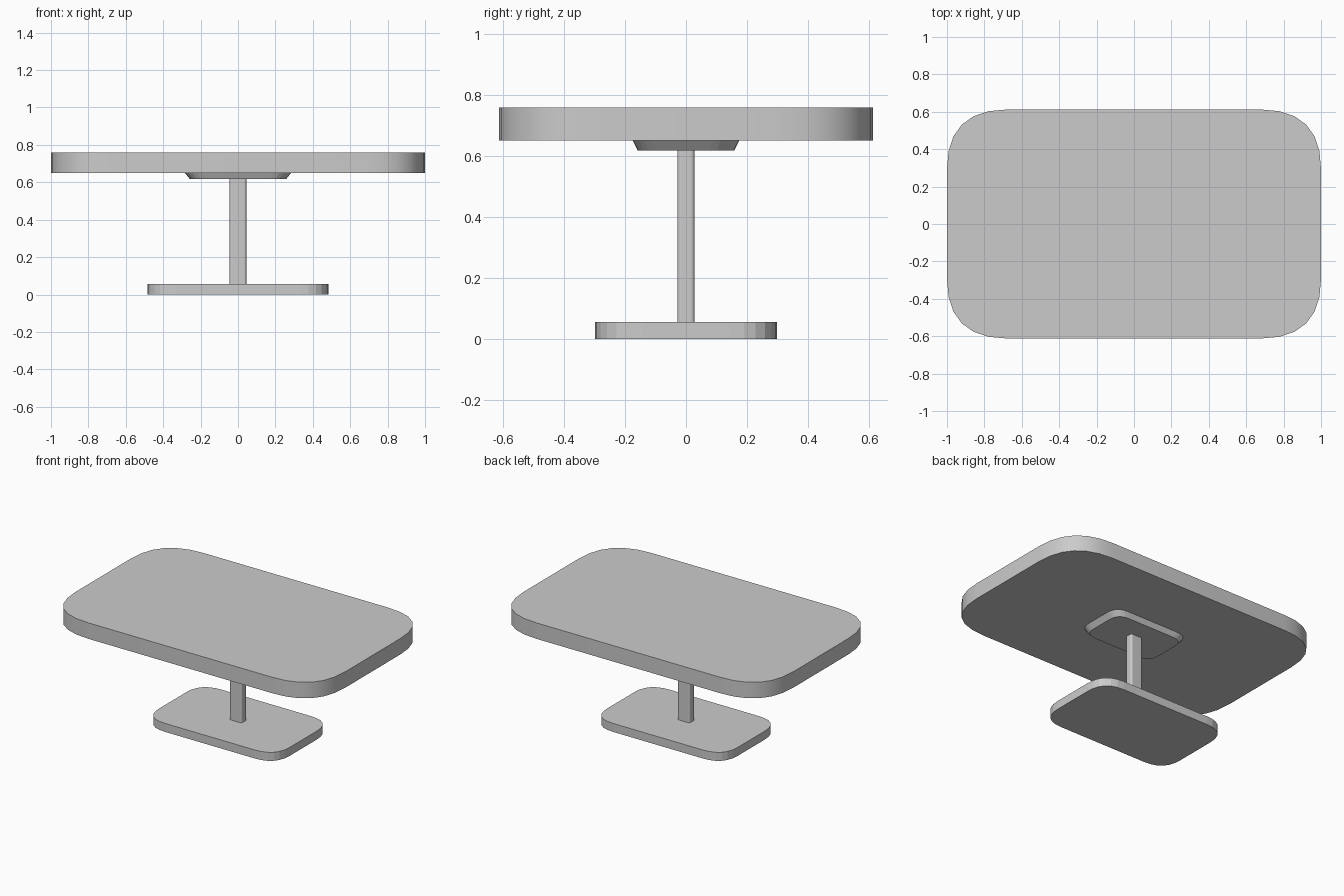
import bpy

if "Cube" in bpy.data.objects:
    bpy.data.objects.remove(bpy.data.objects["Cube"])

STEPS = 6  # segments per rounded corner


def outline(hx, hy, r):
    """Rectangle with quadratic-curve corners, counter-clockwise."""
    quarter = []
    for i in range(STEPS + 1):
        t = i / STEPS
        quarter.append((hx - r * t * t, hy - r * (1 - t) ** 2))
    pts = []
    for sx, sy in ((1, 1), (-1, 1), (-1, -1), (1, -1)):
        corner = [(x * sx, y * sy) for x, y in quarter]
        pts += corner if sx * sy > 0 else corner[::-1]
    return pts


def slab(name, rings, smooth=False):
    """Closed solid lofted through rings of (half x, half y, corner, z)."""
    verts, faces = [], []
    for hx, hy, r, z in rings:
        verts += [(x, y, z) for x, y in outline(hx, hy, r)]
    n = len(verts) // len(rings)
    for k in range(len(rings) - 1):
        a = k * n
        for i in range(n):
            j = (i + 1) % n
            faces.append((a + i, a + j, a + n + j, a + n + i))
    faces.append(tuple(reversed(range(n))))
    faces.append(tuple(range(len(verts) - n, len(verts))))
    mesh = bpy.data.meshes.new(name)
    mesh.from_pydata(verts, [], faces)
    obj = bpy.data.objects.new(name, mesh)
    bpy.context.collection.objects.link(obj)
    if smooth:
        bpy.ops.object.select_all(action='DESELECT')
        obj.select_set(True)
        bpy.context.view_layer.objects.active = obj
        bpy.ops.object.shade_smooth_by_angle()
    return obj


# Floor plate
slab("base_plate", [(0.485, 0.297, 0.155, 0.0), (0.485, 0.297, 0.155, 0.057)])

# Central post
slab("post", [(0.045, 0.0275, 0.0145, 0.057), (0.045, 0.0275, 0.0145, 0.617)])

# Flared mounting plate under the top
slab("mounting_plate", [(0.257, 0.158, 0.082, 0.617), (0.285, 0.175, 0.091, 0.651)])

# Table top
slab("table_top", [(1.0, 0.612, 0.32, 0.651), (1.0, 0.612, 0.32, 0.758)], smooth=True)
